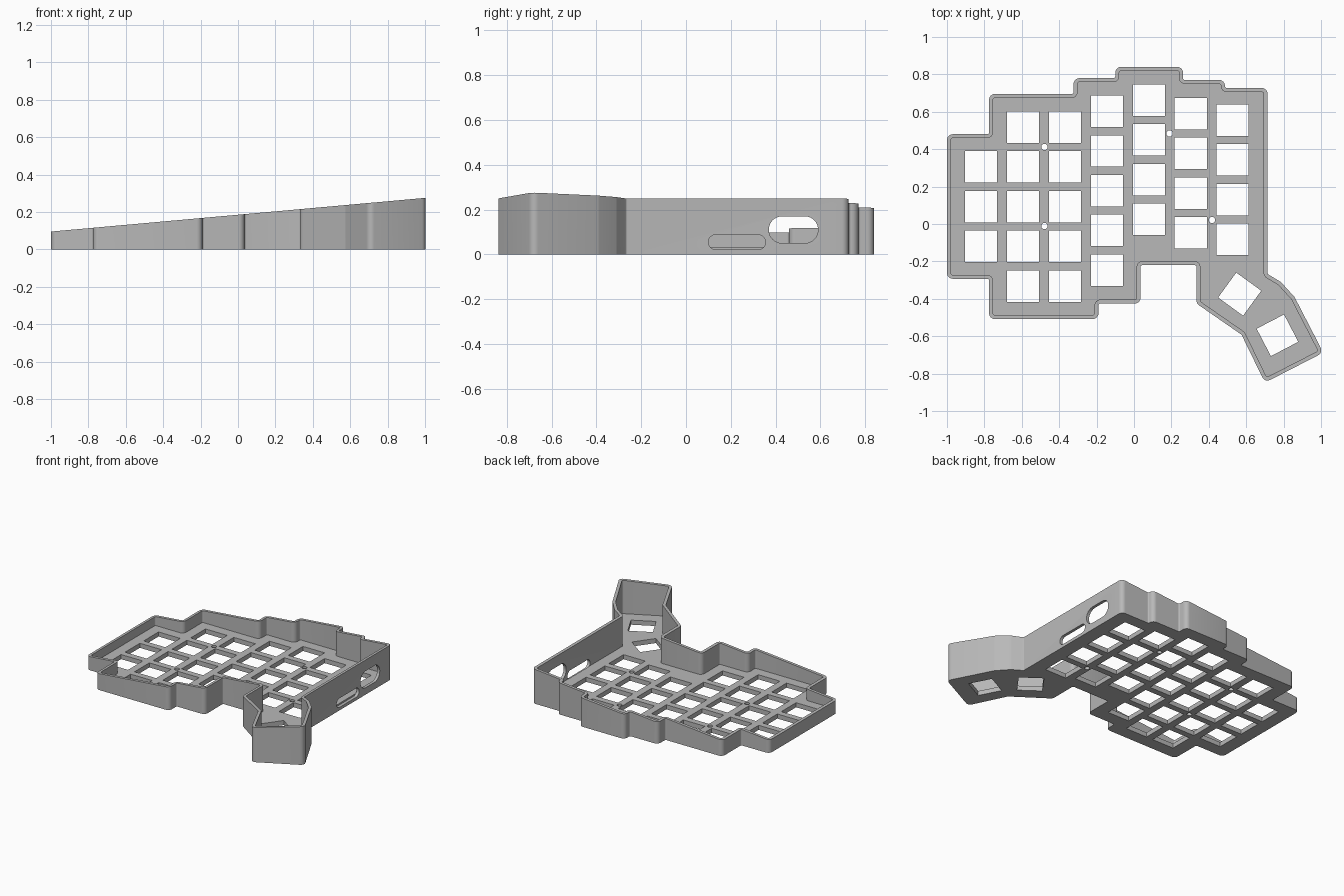
import bpy
import math
from mathutils import Vector, Matrix

cube = bpy.data.objects.get("Cube")
if cube:
    bpy.data.objects.remove(cube, do_unlink=True)

WALL, PLATE = 0.021, 0.033

# Sharp outer outline of the case, clockwise
OUTLINE = [Vector(p) for p in [
    (-1, .48), (-.775, .48), (-.775, .695), (-.323, .695), (-.323, .78),
    (-.1, .78), (-.1, .84), (.262, .84), (.262, .77), (.486, .77),
    (.486, .727), (.714, .727), (.714, -.267), (.785, -.31), (.858, -.39),
    (1.012, -.688), (.7, -.848), (.575, -.592), (.334, -.425), (.334, -.22),
    (.035, -.22), (.035, -.425), (-.19, -.425), (-.19, -.508),
    (-.775, -.508), (-.775, -.293), (-1, -.293)]]

# Key columns: x, y of top key, number of keys
COLUMNS = [(-.818, .305, 3), (-.594, .518, 5), (-.369, .518, 5), (-.144, .603, 5),
           (.08, .662, 4), (.303, .59, 4), (.527, .555, 4)]
PITCH = .2125
THUMB_KEYS = [(.565, -.375, -36), (.767, -.595, 27.5)]
SCREWS = [(-.479, .412), (-.479, -.011), (.19, .484), (.417, .021)]


def cross(a, b):
    return a.x * b.y - a.y * b.x


def inset(points, d):
    """Move every side of a clockwise outline inwards by d."""
    out = []
    for i, p in enumerate(points):
        a = (p - points[i - 1]).normalized()
        b = (points[(i + 1) % len(points)] - p).normalized()
        na, nb = Vector((a.y, -a.x)), Vector((b.y, -b.x))
        out.append(p + (na + nb) * d / (1 + na.dot(nb)))
    return out


def rounded(points, convex, concave, steps=6):
    """Replace the corners of a clockwise outline with arcs."""
    out = []
    for i, p in enumerate(points):
        a = (p - points[i - 1]).normalized()
        b = (points[(i + 1) % len(points)] - p).normalized()
        turn = cross(a, b)
        r = convex if turn < 0 else concave
        angle = a.angle(b)
        side = Vector((a.y, -a.x)) * (1 if turn < 0 else -1)
        start = p - a * r * math.tan(angle / 2)
        n = max(2, round(steps * angle / (math.pi / 2)))
        for k in range(n + 1):
            t = angle * k / n
            out.append(start + a * r * math.sin(t) + side * r * (1 - math.cos(t)))
    return out


def prism(points, bottom, top):
    """Vertices and faces of an upright prism; top is a function of x."""
    n = len(points)
    verts = [(p.x, p.y, bottom) for p in points] + [(p.x, p.y, top(p.x)) for p in points]
    faces = [tuple(range(n)), tuple(range(2 * n - 1, n - 1, -1))]
    faces += [(i, i + n, (i + 1) % n + n, (i + 1) % n) for i in range(n)]
    return verts, faces


def make(name, parts):
    verts, faces = [], []
    for v, f in parts:
        base = len(verts)
        verts += v
        faces += [tuple(i + base for i in face) for face in f]
    mesh = bpy.data.meshes.new(name)
    mesh.from_pydata([tuple(v) for v in verts], [], faces)
    obj = bpy.data.objects.new(name, mesh)
    bpy.context.scene.collection.objects.link(obj)
    return obj


def through(points):
    return prism(points, -.1, lambda x: PLATE + .02)


def key_hole(x, y, w, h, degrees=0):
    turn = Matrix.Rotation(math.radians(degrees), 2)
    corners = [(-w, h), (w, h), (w, -h), (-w, -h)]
    return through([Vector((x, y)) + turn @ Vector(c) / 2 for c in corners])


def disc(x, y, r, n=20):
    return through([Vector((x + r * math.sin(2 * math.pi * i / n),
                            y + r * math.cos(2 * math.pi * i / n))) for i in range(n)])


def side_slot(y0, y1, z0, z1):
    """Rounded slot cutter running through the straight side wall."""
    r = (z1 - z0) / 2 - .0005
    pts = rounded([Vector(p) for p in [(y0, z1), (y1, z1), (y1, z0), (y0, z0)]], r, r, 10)
    verts, faces = prism(pts, .714 - WALL - .001, lambda x: .75)
    return [(v[2], v[0], v[1]) for v in verts], faces


# Tray body with a sloping rim, and the tools that hollow it out
case = make("keyboard_case", [prism(rounded(OUTLINE, .031, .01), 0, lambda x: .185 + .09 * x)])
cavity = make("cavity_cutter", [prism(rounded(inset(OUTLINE, WALL), .01, .031),
                                      PLATE, lambda x: .5)])
holes = [key_hole(x, y - PITCH * i, .172, .168) for x, y, n in COLUMNS for i in range(n)]
holes += [key_hole(x, y, .165, .165, a) for x, y, a in THUMB_KEYS]
holes += [disc(x, y, .017) for x, y in SCREWS]
key_cutter = make("key_cutter", holes)
# Port opening and switch slot in the side wall
port_cutter = make("port_cutter", [side_slot(.37, .59, .05, .17), side_slot(.1, .355, .022, .087)])

cutters = [cavity, key_cutter, port_cutter]
for cutter in cutters:
    cutter.hide_render = True
    mod = case.modifiers.new(cutter.name, 'BOOLEAN')
    mod.operation = 'DIFFERENCE'
    mod.solver = 'EXACT'
    mod.object = cutter

# Bake the cuts and drop the tools
bpy.context.view_layer.update()
baked = bpy.data.meshes.new_from_object(case.evaluated_get(bpy.context.evaluated_depsgraph_get()))
case.modifiers.clear()
case.data = baked
baked.name = "keyboard_case"
for cutter in cutters:
    bpy.data.objects.remove(cutter, do_unlink=True)

# Single grey plastic
grey = bpy.data.materials.new("grey_plastic")
grey.use_nodes = True
colour = (.48, .48, .48, 1)
grey.diffuse_color = colour
grey.node_tree.nodes["Principled BSDF"].inputs["Base Color"].default_value = colour
baked.materials.clear()
baked.materials.append(grey)

for obj in bpy.context.selected_objects:
    obj.select_set(False)
case.select_set(True)
bpy.context.view_layer.objects.active = case
bpy.ops.object.shade_smooth_by_angle(angle=math.radians(30))
